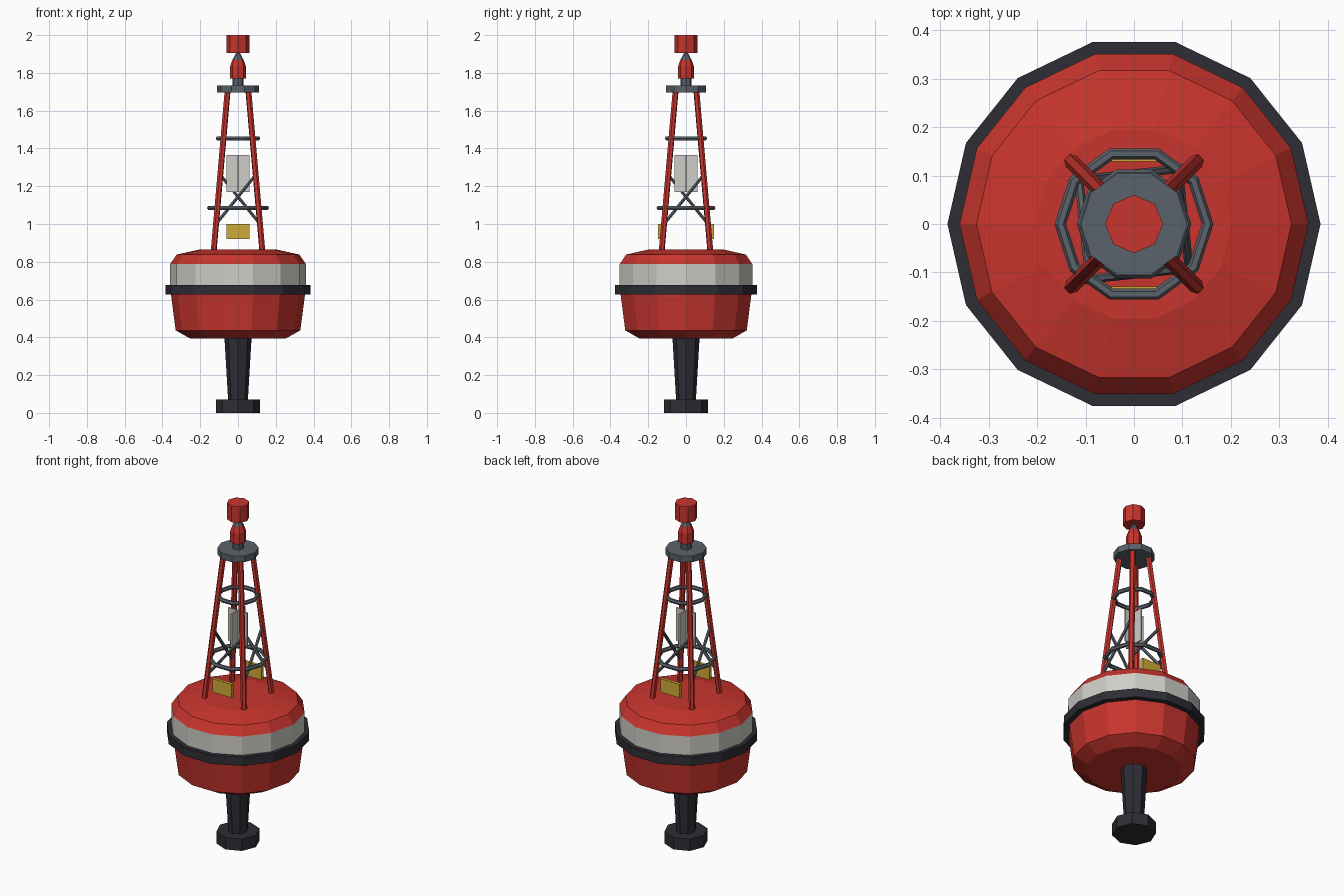
import bpy, bmesh, math
from mathutils import Vector

if "Cube" in bpy.data.objects:
    bpy.data.objects.remove(bpy.data.objects["Cube"])


def mat(name, rgb):
    m = bpy.data.materials.new(name)
    m.diffuse_color = (*rgb, 1)
    m.use_nodes = True
    m.node_tree.nodes["Principled BSDF"].inputs["Base Color"].default_value = m.diffuse_color
    return m


RED = mat("signal_red", (0.58, 0.035, 0.027))
WHITE = mat("off_white", (0.62, 0.61, 0.57))
BLACK = mat("rubber_black", (0.026, 0.026, 0.036))
GREY = mat("steel_grey", (0.105, 0.122, 0.145))
YELLOW = mat("panel_yellow", (0.62, 0.40, 0.04))


def finish(name, bm, *mats):
    bmesh.ops.recalc_face_normals(bm, faces=bm.faces)
    me = bpy.data.meshes.new(name)
    bm.to_mesh(me)
    bm.free()
    for m in mats:
        me.materials.append(m)
    ob = bpy.data.objects.new(name, me)
    bpy.context.collection.objects.link(ob)
    return ob


def lathe(name, profile, sides, *mats, rule=None):
    """Stack of regular rings (radius, z), capped at both ends."""
    bm = bmesh.new()
    rings = [[bm.verts.new((r * math.cos(math.tau * i / sides),
                            r * math.sin(math.tau * i / sides), z))
              for i in range(sides)] for r, z in profile]
    for a, b in zip(rings, rings[1:]):
        for i in range(sides):
            j = (i + 1) % sides
            bm.faces.new((a[i], a[j], b[j], b[i]))
    bm.faces.new(rings[0])
    bm.faces.new(rings[-1])
    if rule:
        for f in bm.faces:
            f.material_index = rule(f.calc_center_median().z)
    return finish(name, bm, *mats)


def rod(name, a, b, radius, sides, m):
    """Straight bar between two points."""
    a, b = Vector(a), Vector(b)
    ob = lathe(name, [(radius, 0), (radius, (b - a).length)], sides, m)
    ob.location = a
    ob.rotation_euler = (b - a).to_track_quat('Z', 'Y').to_euler()
    return ob


def ring(name, major, minor, z, m, sides=10, tube=6):
    bm = bmesh.new()
    v = []
    for i in range(sides):
        a = math.tau * i / sides
        for k in range(tube):
            t = math.tau * k / tube
            r = major + minor * math.cos(t)
            v.append(bm.verts.new((r * math.cos(a), r * math.sin(a), z + minor * math.sin(t))))
    for i in range(sides):
        for k in range(tube):
            i2, k2 = (i + 1) % sides, (k + 1) % tube
            bm.faces.new((v[i * tube + k], v[i2 * tube + k], v[i2 * tube + k2], v[i * tube + k2]))
    return finish(name, bm, m)


def box(name, size, loc, m):
    bm = bmesh.new()
    bmesh.ops.create_cube(bm, size=1)
    for v in bm.verts:
        v.co = Vector(loc) + Vector([c * s for c, s in zip(v.co, size)])
    return finish(name, bm, m)


# Keel: foot weight and tapered column
lathe("keel_weight", [(0.117, 0), (0.117, 0.07)], 8, BLACK)
lathe("keel_column", [(0.052, 0.06), (0.073, 0.42)], 8, BLACK)

# Float hull with a white band, and the rubber fender around it
lathe("hull", [(0.255, 0.395), (0.33, 0.437), (0.358, 0.65), (0.36, 0.675),
               (0.36, 0.787), (0.325, 0.838), (0.2, 0.866)], 14, RED, WHITE,
      rule=lambda z: 1 if 0.68 < z < 0.78 else 0)
lathe("fender", [(0.385, 0.626), (0.385, 0.677)], 14, BLACK)


# Tower legs: corner offset shrinks with height
def corner(z):
    return 0.128 - (z - 0.866) * 0.087


CORNERS = [(1, 1), (-1, 1), (-1, -1), (1, -1)]
for n, (sx, sy) in enumerate(CORNERS):
    lo, hi = corner(0.84), corner(1.705)
    rod(f"leg_{n}", (sx * lo, sy * lo, 0.84), (sx * hi, sy * hi, 1.705), 0.016, 6, RED)
    # one diagonal brace per side, from this leg up to the next
    nx, ny = CORNERS[(n + 1) % 4]
    lo, hi = corner(1.0), corner(1.26)
    rod(f"brace_{n}", (sx * lo, sy * lo, 1.0), (nx * hi, ny * hi, 1.26), 0.009, 6, GREY)

# Hoops around the legs
ring("lower_hoop", 0.152, 0.012, 1.085, GREY)
ring("upper_hoop", 0.106, 0.012, 1.453, GREY)

# Crossed reflector plates inside the tower
box("reflector_plate_x", (0.124, 0.008, 0.195), (0, 0, 1.267), WHITE)
box("reflector_plate_y", (0.008, 0.124, 0.195), (0, 0, 1.267), WHITE)

# Yellow panels at front and back
for side, s in (("front", -1), ("back", 1)):
    box(f"{side}_panel", (0.124, 0.018, 0.08), (0, s * 0.138, 0.96), YELLOW)

# Platform, lantern and topmark
lathe("platform", [(0.11, 1.695), (0.11, 1.732)], 10, GREY)
lathe("lantern_base", [(0.03, 1.72), (0.03, 1.78)], 8, GREY)
lathe("lantern", [(0.042, 1.77), (0.042, 1.835), (0.03, 1.868)], 8, RED)
lathe("lantern_cap", [(0.03, 1.868), (0.008, 1.91)], 8, GREY)
lathe("topmark", [(0.06, 1.905), (0.06, 2.0)], 8, RED)
